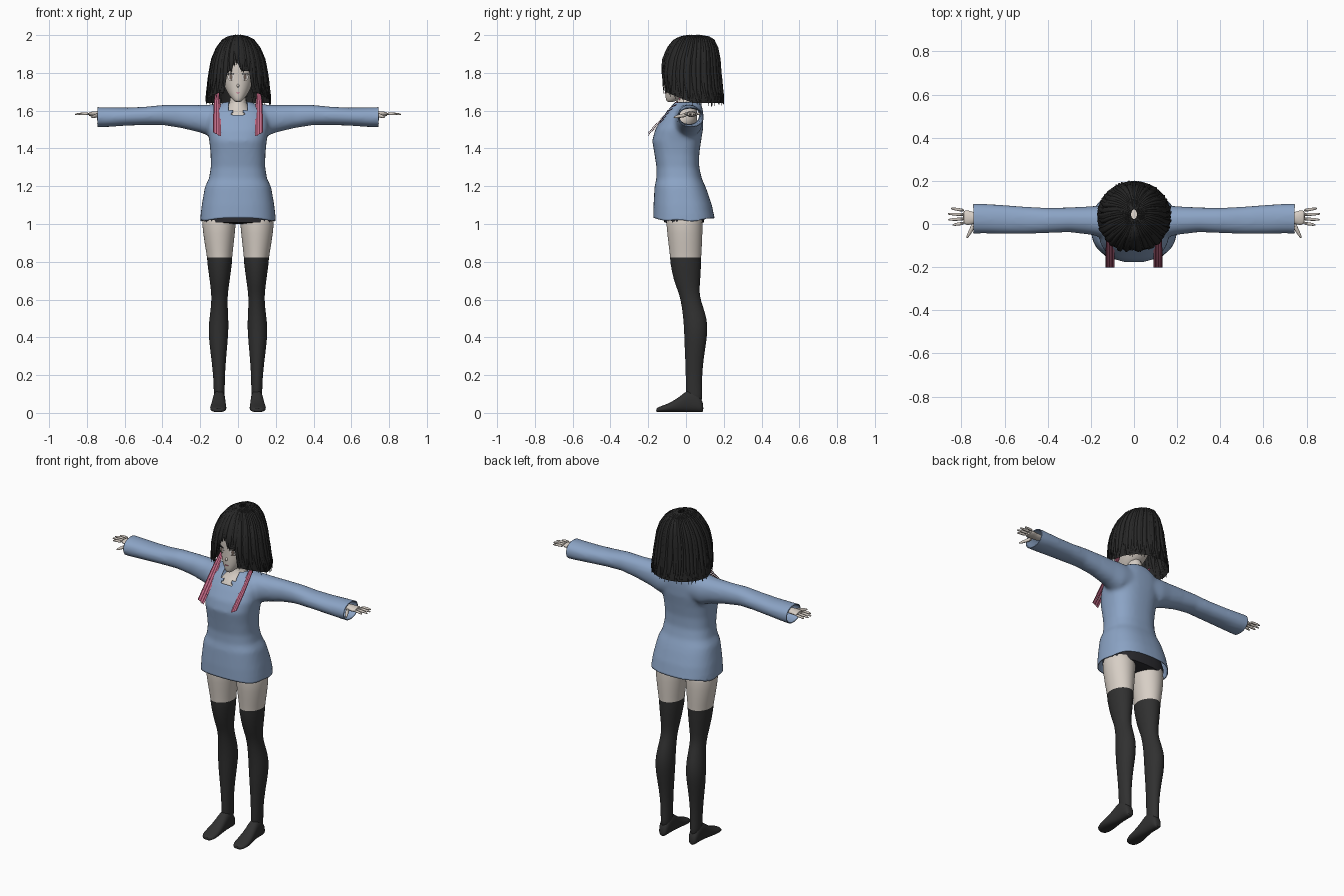
import bpy, bmesh, math, random
from mathutils import Vector as V

random.seed(4)
if "Cube" in bpy.data.objects:
    bpy.data.objects.remove(bpy.data.objects["Cube"])


def material(name, r, g, b):
    m = bpy.data.materials.new(name)
    m.use_nodes = True
    m.diffuse_color = (r, g, b, 1)
    m.node_tree.nodes["Principled BSDF"].inputs["Base Color"].default_value = (r, g, b, 1)
    return m


SKIN = material("skin", .68, .62, .56)
KNIT = material("blue_knit", .26, .37, .56)
SOCK = material("stocking_black", .03, .03, .03)
HAIR = material("hair_black", .02, .02, .02)
SHORTS = material("shorts_charcoal", .025, .025, .03)
PINK = material("ribbon_pink", .52, .15, .24)
WINE = material("ribbon_wine", .16, .03, .06)
WHITE = material("eye_white", .72, .70, .68)
IRIS = material("iris_brown", .16, .12, .10)


def ring(c, u, v, n=24, p=2.0):
    """Superellipse of n points around c with half axes u and v."""
    out = []
    for i in range(n):
        a = 2 * math.pi * i / n
        s, t = math.cos(a), math.sin(a)
        out.append(V(c) + V(u) * math.copysign(abs(s) ** (2 / p), s)
                   + V(v) * math.copysign(abs(t) ** (2 / p), t))
    return out


def flat_ring(z, x0, x1, y0, y1, p=2.0, n=24):
    return ring(((x0 + x1) / 2, (y0 + y1) / 2, z), ((x1 - x0) / 2, 0, 0), (0, (y1 - y0) / 2, 0), n, p)


def make(name, tubes, mats, mirror=False, subdiv=0, closed=True):
    """Loft each list of rings into a tube, all in one object."""
    bm = bmesh.new()
    for rings in tubes:
        rows = [[bm.verts.new(q) for q in r] for r in rings]
        n = len(rows[0])
        for a, b in zip(rows, rows[1:]):
            for i in range(n if closed else n - 1):
                j = (i + 1) % n
                bm.faces.new((a[i], a[j], b[j], b[i]))
        if closed:
            bm.faces.new(rows[0][::-1])
            bm.faces.new(rows[-1])
    bmesh.ops.recalc_face_normals(bm, faces=bm.faces)
    me = bpy.data.meshes.new(name)
    bm.to_mesh(me)
    bm.free()
    for m in mats:
        me.materials.append(m)
    ob = bpy.data.objects.new(name, me)
    bpy.context.collection.objects.link(ob)
    if mirror:
        ob.modifiers.new("mirror", "MIRROR").use_mirror_merge = False
    if subdiv:
        sub = ob.modifiers.new("round", "SUBSURF")
        sub.levels = sub.render_levels = subdiv
    return ob


# Sweater: torso and sleeves fused, then trimmed open at hem, cuffs and neck
torso = [flat_ring(z, -x, x, y0, y1, 2.5, 40) for z, x, y0, y1 in (
    (.98, .202, -.174, .157), (1.03, .20, -.173, .152), (1.1, .192, -.172, .137),
    (1.17, .18, -.168, .114), (1.2, .174, -.166, .102), (1.24, .154, -.157, .084),
    (1.3, .144, -.156, .070), (1.37, .145, -.167, .070), (1.44, .152, -.179, .080),
    (1.5, .163, -.163, .090), (1.56, .163, -.128, .092), (1.6, .15, -.10, .09),
    (1.63, .105, -.078, .082), (1.65, .062, -.064, .07), (1.68, .058, -.06, .066))]
sleeve = [ring((x, (y0 + y1) / 2, (z0 + z1) / 2), (0, (y1 - y0) / 2, 0), (0, 0, (z1 - z0) / 2), 24, 2.2)
          for x, z0, z1, y0, y1 in (
    (.04, 1.47, 1.63, -.07, .085), (.14, 1.46, 1.633, -.065, .088), (.2, 1.484, 1.63, -.05, .082),
    (.3, 1.508, 1.63, -.038, .077), (.4, 1.524, 1.63, -.042, .075), (.5, 1.524, 1.62, -.046, .08),
    (.6, 1.52, 1.616, -.046, .088), (.7, 1.513, 1.618, -.044, .094), (.8, 1.511, 1.62, -.046, .097))]
left_right = [sleeve, [[V((-q.x, q.y, q.z)) for q in r] for r in sleeve]]
sweater = make("sweater", [torso] + left_right, [KNIT])
rm = sweater.modifiers.new("fuse", "REMESH")
rm.mode, rm.voxel_size = "VOXEL", .011
sm = sweater.modifiers.new("soften", "SMOOTH")
sm.iterations, sm.factor = 5, .5
fused = bpy.data.meshes.new_from_object(sweater.evaluated_get(bpy.context.evaluated_depsgraph_get()))
sweater.modifiers.clear()
bm = bmesh.new()
bm.from_mesh(fused)
for co, no in (((0, 0, 1.03), (0, 0, -1)), ((.745, 0, 0), (1, 0, 0)),
               ((-.745, 0, 0), (-1, 0, 0)), ((0, 0, 1.645), (0, 0, 1))):
    bmesh.ops.bisect_plane(bm, geom=bm.verts[:] + bm.edges[:] + bm.faces[:],
                           plane_co=co, plane_no=no, clear_outer=True)


def in_neckline(f):
    c = f.calc_center_median()
    return c.y < 0 and (abs(c.x) < .032 and c.z > 1.575 or abs(c.x) < .05 and c.z > 1.605)


bmesh.ops.delete(bm, geom=[f for f in bm.faces if in_neckline(f)], context="FACES")
for v in bm.verts:  # uneven hem, lower at the hips
    if v.co.z < 1.04:
        v.co.z -= .012 * abs(v.co.x / .2) ** 3 + .004 * math.sin(40 * v.co.y)
bm.to_mesh(fused)
bm.free()
fused.materials.clear()
fused.materials.append(KNIT)
for p in fused.polygons:
    p.material_index = 0
sweater.data = fused
sweater.modifiers.new("thickness", "SOLIDIFY").thickness = .005

# Shorts
make("shorts", [[flat_ring(z, -x, x, y0, y1, 2.6) for z, x, y0, y1 in (
    (1.0, .03, -.06, .05), (1.008, .185, -.115, .095), (1.05, .188, -.118, .1),
    (1.15, .16, -.12, .08), (1.2, .14, -.12, .06))]], [SHORTS])

# Legs: bare thigh above, stocking below
legs = make("leg", [[flat_ring(*r) for r in (
    (1.08, .01, .19, -.105, .085), (1.0, .01, .192, -.106, .089), (.9, .022, .178, -.094, .086),
    (.81, .032, .162, -.083, .08), (.8, .03, .164, -.085, .081), (.7, .044, .15, -.066, .076),
    (.64, .053, .142, -.04, .07), (.59, .055, .141, -.027, .08), (.53, .053, .147, -.018, .102),
    (.46, .049, .157, -.011, .117), (.38, .054, .154, -.009, .109), (.28, .064, .14, -.004, .092),
    (.18, .07, .13, -.001, .084), (.1, .07, .128, -.001, .086), (.05, .074, .126, .01, .088))]],
    [SKIN, SOCK], mirror=True, subdiv=1)
for p in legs.data.polygons:
    p.material_index = int(p.center.z < .806)

# Feet
make("foot", [[ring((x, y, (z + .004) / 2), (w, 0, 0), (0, 0, (z - .004) / 2), 20, 2.4)
               for y, x, w, z in ((.092, .1, .016, .045), (.082, .1, .027, .075), (.05, .1, .032, .12),
                                  (.01, .1, .033, .125), (-.03, .102, .037, .088), (-.08, .104, .043, .056),
                                  (-.12, .105, .044, .04), (-.148, .104, .035, .03),
                                  (-.158, .103, .02, .024))]], [SOCK], mirror=True, subdiv=1)

# Hands: palm, four fingers and thumb
palm = [ring((x, y, 1.582), (0, w, 0), (0, 0, t), 12) for x, y, w, t in (
    (.69, .03, .024, .018), (.74, .028, .026, .017), (.765, .028, .036, .014), (.795, .032, .036, .011))]
fingers = []
for k, tip in enumerate((.842, .862, .864, .85)):
    y = .005 + .019 * k
    fingers.append([ring((x, y + .1 * (k - 1.5) * (x - .78), z), (0, r, 0), (0, 0, r), 8)
                    for x, z, r in ((.785, 1.583, .0085), (.82, 1.584, .008),
                                    (tip - .008, 1.581, .006), (tip, 1.58, .002))])
thumb = [ring(c, (r * .8, r * .5, 0), (0, 0, r), 8) for c, r in (
    ((.738, .005, 1.578), .013), ((.755, -.028, 1.572), .011),
    ((.77, -.055, 1.567), .008), ((.776, -.066, 1.565), .003))]
make("hand", [palm, thumb] + fingers, [SKIN], mirror=True, subdiv=1)

# Neck, upper chest and head
make("neck", [[flat_ring(z, -x, x, y0, y1) for z, x, y0, y1 in (
    (1.5, .10, -.12, .06), (1.56, .10, -.108, .06), (1.6, .07, -.078, .06),
    (1.63, .042, -.045, .055), (1.72, .04, -.04, .05))]], [SKIN], subdiv=1)
make("head", [[flat_ring(z, -x, x, y0, y1, 2.1) for z, x, y0, y1 in (
    (1.645, .012, -.098, -.07), (1.655, .026, -.106, -.04), (1.68, .047, -.11, .01),
    (1.71, .065, -.112, .06), (1.75, .08, -.112, .09), (1.79, .087, -.112, .11),
    (1.84, .092, -.116, .125), (1.89, .09, -.107, .12), (1.94, .065, -.07, .10),
    (1.96, .03, -.03, .06))]], [SKIN], subdiv=1)
make("nose", [[ring((0, y, z), (r, 0, 0), (0, 0, r * 1.3), 8) for y, z, r in (
    (-.105, 1.735, .009), (-.117, 1.729, .005), (-.121, 1.727, .002))]], [SKIN])


def plate(name, c, w, h, lift, mat, turn=.35, mirror=True):
    u, n = V((math.cos(turn), math.sin(turn), 0)), V((math.sin(turn), -math.cos(turn), 0))
    make(name, [[ring(V(c) + n * d, u * w, (0, 0, h), 16) for d in (lift - .006, lift)]],
         [mat], mirror=mirror)


# Face details
plate("eye_white", (.037, -.1, 1.778), .019, .016, .003, WHITE)
plate("iris", (.036, -.1, 1.778), .009, .014, .0045, IRIS)
plate("upper_lash", (.038, -.1, 1.794), .021, .0028, .0055, HAIR)
plate("lower_lash", (.038, -.1, 1.762), .012, .0012, .005, IRIS)
plate("mouth", (0, -.11, 1.694), .011, .0022, .004, PINK, 0, False)

# Hair: silhouette by height as z, half width, front, back
PROFILE = ((2.0, .015, .02, .07), (1.994, .05, -.025, .12), (1.975, .085, -.065, .152),
           (1.93, .118, -.098, .172), (1.87, .142, -.126, .182), (1.80, .155, -.138, .187),
           (1.72, .168, -.14, .197), (1.66, .18, -.135, .208), (1.61, .178, -.12, .206))


def hair_point(a, z, scale):
    for lo, hi in zip(PROFILE, PROFILE[1:]):
        if z >= hi[0]:
            break
    k = (z - lo[0]) / (hi[0] - lo[0])
    _, w, f, b = [p + (q - p) * k for p, q in zip(lo, hi)]
    return V((w * math.cos(a) * scale, (f + b) / 2 + (b - f) / 2 * math.sin(a) * scale, z))


def hair_bottom(a):
    q = hair_point(a, 1.8, 1)
    if q.y < 0 and abs(q.x) < .068:  # fringe with an off-centre parting
        return 1.803 + .065 * max(0, 1 - abs(q.x + .012) / .03)
    return 1.69 - .055 * min(1, max(0, (q.y + .11) / .13))


def drop(bottom, t):
    return 2.0 - (2.0 - bottom) * t ** 1.5


COLS = 120
angles = [2 * math.pi * i / COLS for i in range(COLS + 1)]
make("hair_shell", [[[hair_point(a, drop(hair_bottom(a) + .006, i / 14), .95) for a in angles]
                     for i in range(15)]], [HAIR], closed=False)

locks = []
COUNT = 64
for k in range(COUNT):
    a = 2 * math.pi * (k + random.uniform(-.25, .25)) / COUNT
    end = hair_bottom(a) + random.uniform(-.014, .012)
    drift, size = random.uniform(-.05, .05), random.uniform(.97, 1.015)
    lock = []
    for i in range(13):
        t = i / 12
        c = hair_point(a + drift * t, drop(end, t), size - .03)
        out = V((math.cos(a), math.sin(a), 0))
        side = V((-math.sin(a), math.cos(a), 0))
        w = .013 * min(1, .15 + 1.6 * t) * min(1, .06 + 4 * (1 - t))
        lock.append(ring(c, side * w, out * w * .6 + V((0, 0, .002 * (1 - t))), 8))
    locks.append(lock)
make("hair_locks", locks, [HAIR])

# Ribbons: striped strands hanging forward from the hair
for mat, name, lanes in ((PINK, "ribbon_strand", (-2, 0, 2)), (WINE, "ribbon_edge", (-1, 1, 3))):
    strands = []
    for n in lanes:
        strands.append([ring((.108 + n * s, y, z + .004 * n * s / .007), (s * .62, 0, 0), (0, .002, .003), 8)
                        for y, z, s in ((.0, 1.70, .003), (-.05, 1.64, .0055),
                                        (-.12, 1.56, .0065), (-.2, 1.475, .0065))])
    make(name, strands, [mat], mirror=True)

# Smooth shading with crisp edges kept
for ob in bpy.context.scene.objects:
    ob.select_set(ob.type == "MESH")
    if ob.type == "MESH":
        bpy.context.view_layer.objects.active = ob
bpy.ops.object.shade_smooth_by_angle(angle=math.radians(45))
